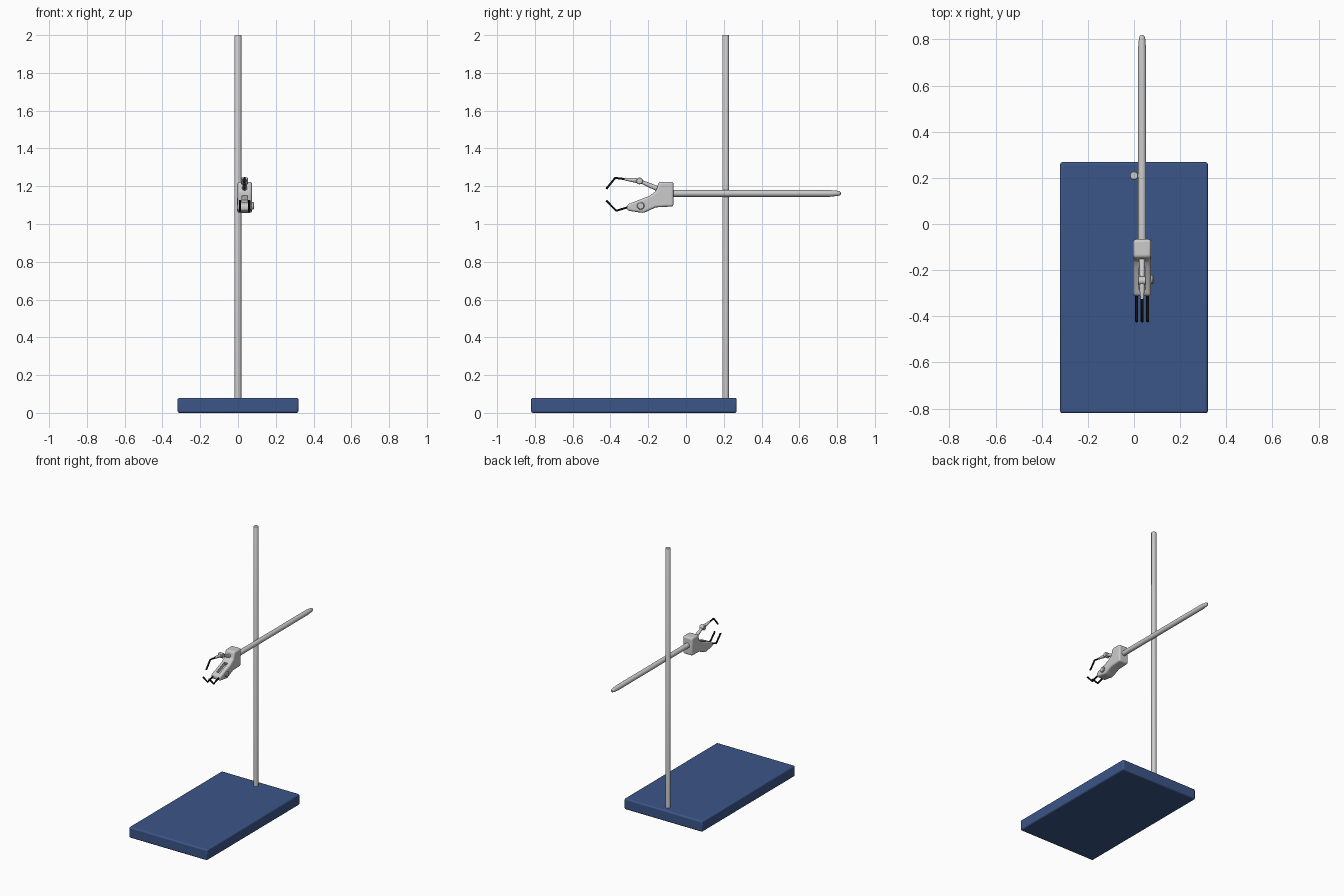
import bpy, bmesh, math
from mathutils import Vector

if "Cube" in bpy.data.objects:
    bpy.data.objects.remove(bpy.data.objects["Cube"])

AX, AZ = 0.035, 1.162  # axis of the clamp rod


def material(name, rgb):
    m = bpy.data.materials.new(name)
    m.diffuse_color = (*rgb, 1)
    m.use_nodes = True
    m.node_tree.nodes["Principled BSDF"].inputs["Base Color"].default_value = m.diffuse_color
    return m


blue = material("blue", (0.045, 0.092, 0.25))
black = material("black", (0.006, 0.006, 0.006))


def add_object(name, bm, mat=None):
    bmesh.ops.recalc_face_normals(bm, faces=bm.faces)
    me = bpy.data.meshes.new(name)
    bm.to_mesh(me)
    bm.free()
    ob = bpy.data.objects.new(name, me)
    bpy.context.collection.objects.link(ob)
    if mat:
        me.materials.append(mat)
    return ob


def bevel(ob, width, segments=3):
    b = ob.modifiers.new("bevel", 'BEVEL')
    b.width, b.segments = width, segments
    b.limit_method, b.angle_limit = 'ANGLE', math.radians(25)


def smooth(ob, angle=35):
    bpy.ops.object.select_all(action='DESELECT')
    ob.select_set(True)
    bpy.context.view_layer.objects.active = ob
    bpy.ops.object.shade_smooth_by_angle(angle=math.radians(angle))


def box(name, lo, hi, mat=None):
    lo, hi = Vector(lo), Vector(hi)
    bm = bmesh.new()
    bmesh.ops.create_cube(bm, size=1)
    for v in bm.verts:
        v.co = Vector(a * b for a, b in zip(v.co, hi - lo)) + (lo + hi) / 2
    return add_object(name, bm, mat)


def lathe(name, start, direction, profile, sides=24, mat=None):
    """Turned part: profile is a list of (distance, radius) along direction."""
    q = Vector(direction).to_track_quat('Z', 'Y')
    bm = bmesh.new()
    rings = [[bm.verts.new(q @ Vector((r * math.cos(math.tau * i / sides),
                                       r * math.sin(math.tau * i / sides), d)) + Vector(start))
              for i in range(sides)] for d, r in profile]
    for a, b in zip(rings, rings[1:]):
        for i in range(sides):
            j = (i + 1) % sides
            bm.faces.new((a[i], a[j], b[j], b[i]))
    bm.faces.new(rings[0])
    bm.faces.new(rings[-1])
    ob = add_object(name, bm, mat)
    smooth(ob)
    return ob


def wire(name, points, radius, mat=None):
    cu = bpy.data.curves.new(name, 'CURVE')
    cu.dimensions = '3D'
    cu.bevel_depth, cu.bevel_resolution = radius, 3
    cu.use_fill_caps = True
    sp = cu.splines.new('POLY')
    sp.points.add(len(points) - 1)
    for p, co in zip(sp.points, points):
        p.co = (*co, 1)
    ob = bpy.data.objects.new(name, cu)
    bpy.context.collection.objects.link(ob)
    if mat:
        cu.materials.append(mat)
    return ob


# base plate and upright
base = box("base_plate", (-0.32, -0.82, 0), (0.32, 0.268, 0.08), blue)
bevel(base, 0.01)
smooth(base)
lathe("upright_pole", (0, 0.21, 0.06), (0, 0, 1), [(0, 0.018), (1.937, 0.018), (1.94, 0.016)])

# clamp rod with tapered, rounded end
lathe("clamp_rod", (AX, -0.1, AZ), (0, 1, 0),
      [(0, 0.018), (0.86, 0.018), (0.88, 0.0155), (0.9, 0.014), (0.913, 0.011), (0.919, 0.006), (0.92, 0.002)])

# clamp body: side profile (y, z) extruded across x, heavily rounded
profile = [(-0.066, 1.093), (-0.066, 1.223), (-0.145, 1.223), (-0.158, 1.175), (-0.195, 1.148),
           (-0.312, 1.103), (-0.312, 1.071), (-0.225, 1.058), (-0.16, 1.088)]
bm = bmesh.new()
face = bm.faces.new([bm.verts.new((AX - 0.039, y, z)) for y, z in profile])
ext = bmesh.ops.extrude_face_region(bm, geom=[face])
for v in ext["geom"]:
    if isinstance(v, bmesh.types.BMVert):
        v.co.x += 0.078
body = add_object("clamp_body", bm)
bevel(body, 0.012, 4)

# slot in the lower jaw
slot = box("slot_cutter", (-0.014, -0.05, -0.02), (0.014, 0.05, 0.03))
slot.location = (AX, -0.235, 1.128)
slot.rotation_euler = (math.radians(21), 0, 0)
slot.hide_render = True
slot.hide_set(True)
cut = body.modifiers.new("slot", 'BOOLEAN')
cut.operation, cut.object, cut.solver = 'DIFFERENCE', slot, 'EXACT'
smooth(body)

# jaw screw on the right side
lathe("jaw_screw", (0.06, -0.24, 1.096), (1, 0, 0), [(0, 0.02), (0.021, 0.02), (0.025, 0.016)])

# upper finger: lever, knuckle and tip sleeve
a, k, t = Vector((AX, -0.13, 1.178)), Vector((AX, -0.246, 1.228)), Vector((AX, -0.325, 1.238))
lathe("upper_lever", a, k - a, [(0, 0.014), (0.06, 0.012), ((k - a).length, 0.009)], 16)
lathe("knuckle", k - Vector((0.018, 0, 0)), (1, 0, 0),
      [(0, 0.015), (0.003, 0.018), (0.033, 0.018), (0.036, 0.015)])
lathe("finger_sleeve", k, t - k, [(0, 0.013), (0.04, 0.011), ((t - k).length, 0.007)], 16)

# bent black prongs: one above, two below
wire("upper_prong", [(AX, -0.30, 1.235), (AX, -0.375, 1.244), (AX, -0.422, 1.186)], 0.006, black)
for side, x in (("left", AX - 0.024), ("right", AX + 0.024)):
    wire(f"lower_prong_{side}", [(x, -0.29, 1.094), (x, -0.37, 1.07), (x, -0.422, 1.124)], 0.006, black)
